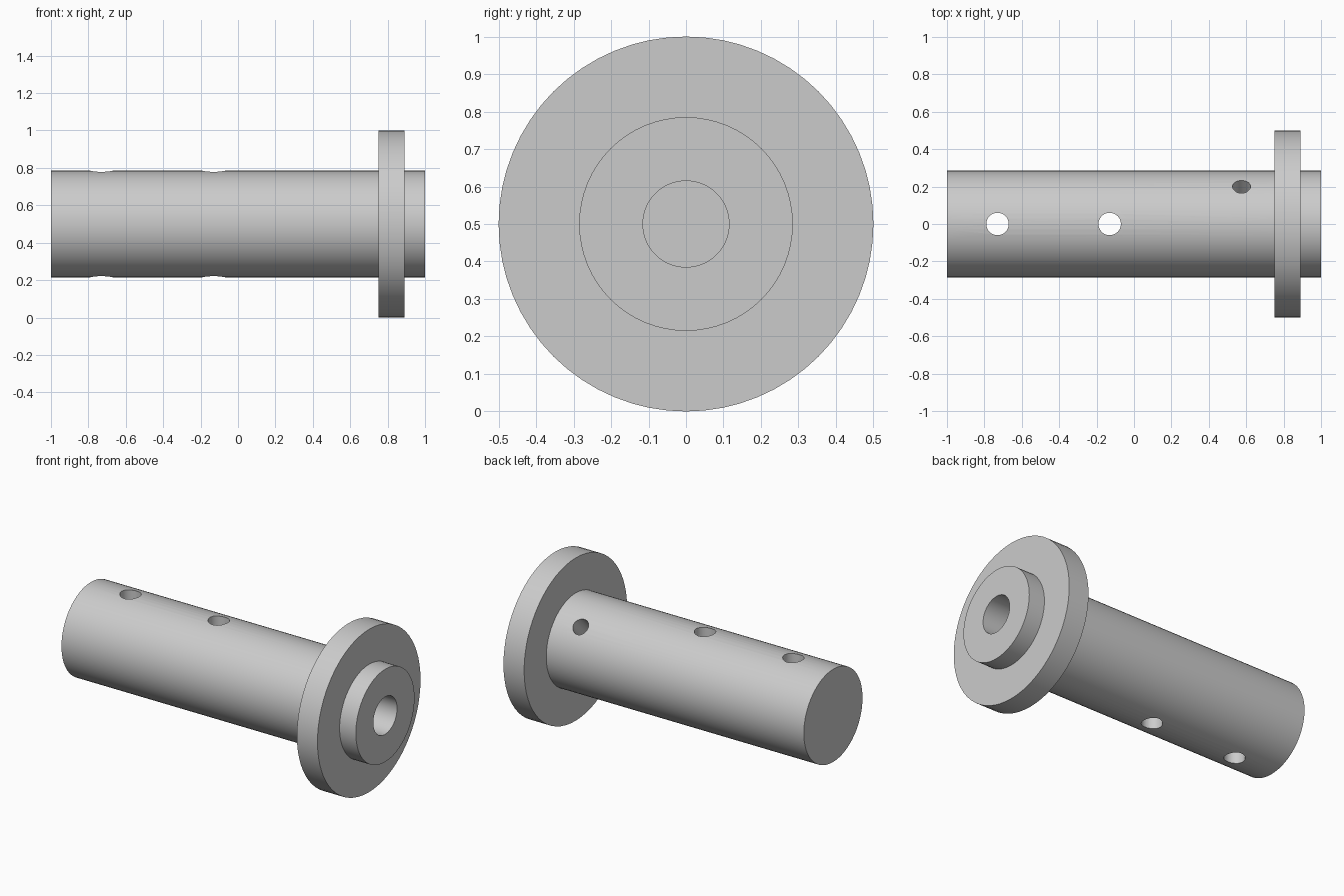
import bpy
import bmesh
import math
from mathutils import Matrix, Vector

if "Cube" in bpy.data.objects:
    bpy.data.objects.remove(bpy.data.objects["Cube"], do_unlink=True)

AXIS_Z = 0.5
SIDES = 64

steel = bpy.data.materials.new("grey steel")
steel.use_nodes = True
steel.diffuse_color = (0.6, 0.6, 0.6, 1)
steel.node_tree.nodes["Principled BSDF"].inputs["Base Color"].default_value = (0.6, 0.6, 0.6, 1)


def add_object(name, bm):
    bmesh.ops.recalc_face_normals(bm, faces=bm.faces[:])
    mesh = bpy.data.meshes.new(name)
    bm.to_mesh(mesh)
    bm.free()
    mesh.materials.append(steel)
    obj = bpy.data.objects.new(name, mesh)
    bpy.context.collection.objects.link(obj)
    return obj


def lathe(name, profile):
    """Turn (x, radius) points around the long axis, capping both ends."""
    bm = bmesh.new()
    rings = []
    for x, r in profile:
        angles = [2 * math.pi * i / SIDES for i in range(SIDES)]
        rings.append([bm.verts.new((x, r * math.cos(a), AXIS_Z + r * math.sin(a))) for a in angles])
    for a, b in zip(rings, rings[1:]):
        for i in range(SIDES):
            j = (i + 1) % SIDES
            bm.faces.new((a[i], a[j], b[j], b[i]))
    bm.faces.new(rings[0])
    bm.faces.new(rings[-1])
    return add_object(name, bm)


def drill(target, name, x, radius, start, end, direction):
    """Cut a round hole across the axis, from start to end along direction."""
    d = Vector(direction).normalized()
    centre = Vector((x, 0, AXIS_Z)) + d * (start + end) / 2
    matrix = Matrix.Translation(centre) @ d.to_track_quat("Z", "Y").to_matrix().to_4x4()
    bm = bmesh.new()
    bmesh.ops.create_cone(bm, cap_ends=True, segments=32, radius1=radius, radius2=radius,
                          depth=end - start, matrix=matrix)
    cutter = add_object(name, bm)
    cutter.hide_render = True
    mod = target.modifiers.new(name, "BOOLEAN")
    mod.operation = "DIFFERENCE"
    mod.solver = "EXACT"
    mod.object = cutter
    bpy.context.view_layer.objects.active = target
    bpy.ops.object.modifier_apply(modifier=name)
    bpy.data.objects.remove(cutter, do_unlink=True)


# Shaft, flange, hub and blind bore turned as one piece
shaft = lathe("flanged_shaft", [
    (-1, 0.285), (0.75, 0.285), (0.75, 0.5), (0.89, 0.5),
    (0.89, 0.285), (1, 0.285), (1, 0.115), (0.5, 0.115),
])

# Two pin holes straight through, and one slanted hole into the bore
for number, x in enumerate((-0.73, -0.13)):
    drill(shaft, f"pin_hole_{number}", x, 0.06, -0.4, 0.4, (0, 0, 1))
drill(shaft, "slanted_hole", 0.575, 0.048, 0, 0.4, (0, 1, 1))

# Smooth round walls with crisp rims
bpy.ops.object.select_all(action="DESELECT")
shaft.select_set(True)
bpy.context.view_layer.objects.active = shaft
bpy.ops.object.shade_smooth_by_angle(angle=math.radians(30))
